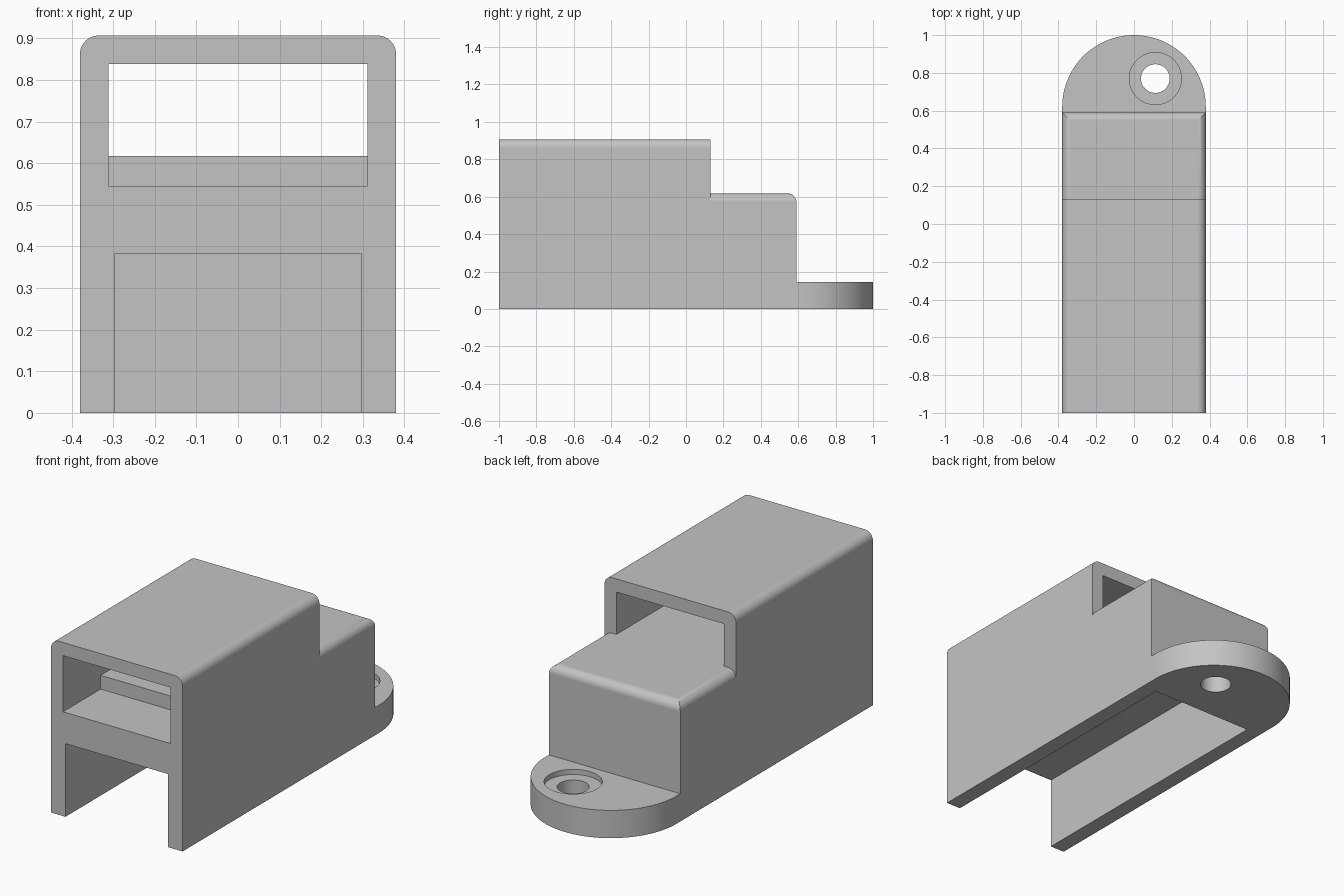
import bpy, bmesh, math
from mathutils import Matrix

cube = bpy.data.objects.get("Cube")
if cube:
    bpy.data.objects.remove(cube, do_unlink=True)

HALF = 0.38      # half width of the body
FILLET = 0.045   # rounded top edges
STEP_Y = 0.13    # back end of the tall sleeve
BLOCK_Y = 0.59   # back end of the low block
BLOCK_Z = 0.617  # top of the low block and tunnel floor
TAB_Z = 0.145

grey = bpy.data.materials.new("plain grey")
grey.use_nodes = True
colour = (0.55, 0.55, 0.55, 1)
grey.diffuse_color = colour
grey.node_tree.nodes["Principled BSDF"].inputs["Base Color"].default_value = colour


def finish(name, bm):
    bmesh.ops.recalc_face_normals(bm, faces=bm.faces)
    mesh = bpy.data.meshes.new(name)
    bm.to_mesh(mesh)
    bm.free()
    mesh.materials.append(grey)
    obj = bpy.data.objects.new(name, mesh)
    bpy.context.collection.objects.link(obj)
    return obj


def box(name, half_x, y, z, rounded=None):
    """Box centred on x; edges whose midpoint passes the rule are filleted."""
    bm = bmesh.new()
    bmesh.ops.create_cube(bm, size=1)
    for v in bm.verts:
        v.co = (half_x * 2 * v.co.x, y[v.co.y > 0], z[v.co.z > 0])
    if rounded:
        edges = [e for e in bm.edges
                 if all(v.co.z > z[1] - 0.001 for v in e.verts)
                 and rounded((e.verts[0].co + e.verts[1].co) / 2)]
        bmesh.ops.bevel(bm, geom=edges, offset=FILLET, segments=10,
                        profile=0.5, affect='EDGES')
    return finish(name, bm)


def cylinder(name, x, y, z, radius):
    bm = bmesh.new()
    place = Matrix.Translation((x, y, (z[0] + z[1]) / 2))
    bmesh.ops.create_cone(bm, cap_ends=True, segments=64, radius1=radius,
                          radius2=radius, depth=z[1] - z[0], matrix=place)
    return finish(name, bm)


def rounded_tab(name):
    bm = bmesh.new()
    arc = [math.pi * i / 64 for i in range(65)]
    pts = [(HALF * math.cos(a), 0.62 + HALF * math.sin(a)) for a in arc]
    pts += [(-HALF, 0.56), (HALF, 0.56)]
    face = bm.faces.new([bm.verts.new((x, y, 0)) for x, y in pts])
    top = bmesh.ops.extrude_face_region(bm, geom=[face])["geom"]
    verts = [v for v in top if isinstance(v, bmesh.types.BMVert)]
    bmesh.ops.translate(bm, verts=verts, vec=(0, 0, TAB_Z))
    return finish(name, bm)


def combine(target, tool, operation):
    tool.hide_render = True
    mod = target.modifiers.new(tool.name, 'BOOLEAN')
    mod.operation = operation
    mod.solver = 'EXACT'
    mod.object = tool
    bpy.context.view_layer.objects.active = target
    bpy.ops.object.modifier_apply(modifier=mod.name)
    bpy.data.objects.remove(tool, do_unlink=True)


# Solid masses: tall sleeve, low rear block, rounded mounting tab
body = box("housing", HALF, (-1, STEP_Y), (0, 0.907), lambda m: abs(m.x) > 0.1)
combine(body, box("rear_block", HALF, (0, BLOCK_Y), (0, BLOCK_Z),
                  lambda m: abs(m.x) > 0.1 or m.y > 0.5), 'UNION')
combine(body, rounded_tab("mounting_tab"), 'UNION')

# Openings: upper tunnel, its lower front floor, channel open below, screw hole
for tool in (
    box("tunnel", 0.311, (-1.1, STEP_Y + 0.1), (BLOCK_Z, 0.838)),
    box("front_floor", 0.311, (-1.1, -0.69), (0.545, 0.8380)),
    box("channel", 0.297, (-1.1, 0.525), (-0.1, 0.382)),
    cylinder("screw_hole", 0.113, 0.77, (-0.1, 0.3), 0.076),
    cylinder("counterbore", 0.113, 0.77, (TAB_Z - 0.027, 0.3), 0.138),
):
    combine(body, tool, 'DIFFERENCE')

# Smooth fillets and arcs, crisp edges
for o in bpy.context.selected_objects:
    o.select_set(False)
body.select_set(True)
bpy.context.view_layer.objects.active = body
bpy.ops.object.shade_smooth_by_angle(angle=math.radians(30))
body.modifiers.new("even_shading", 'WEIGHTED_NORMAL').keep_sharp = True
